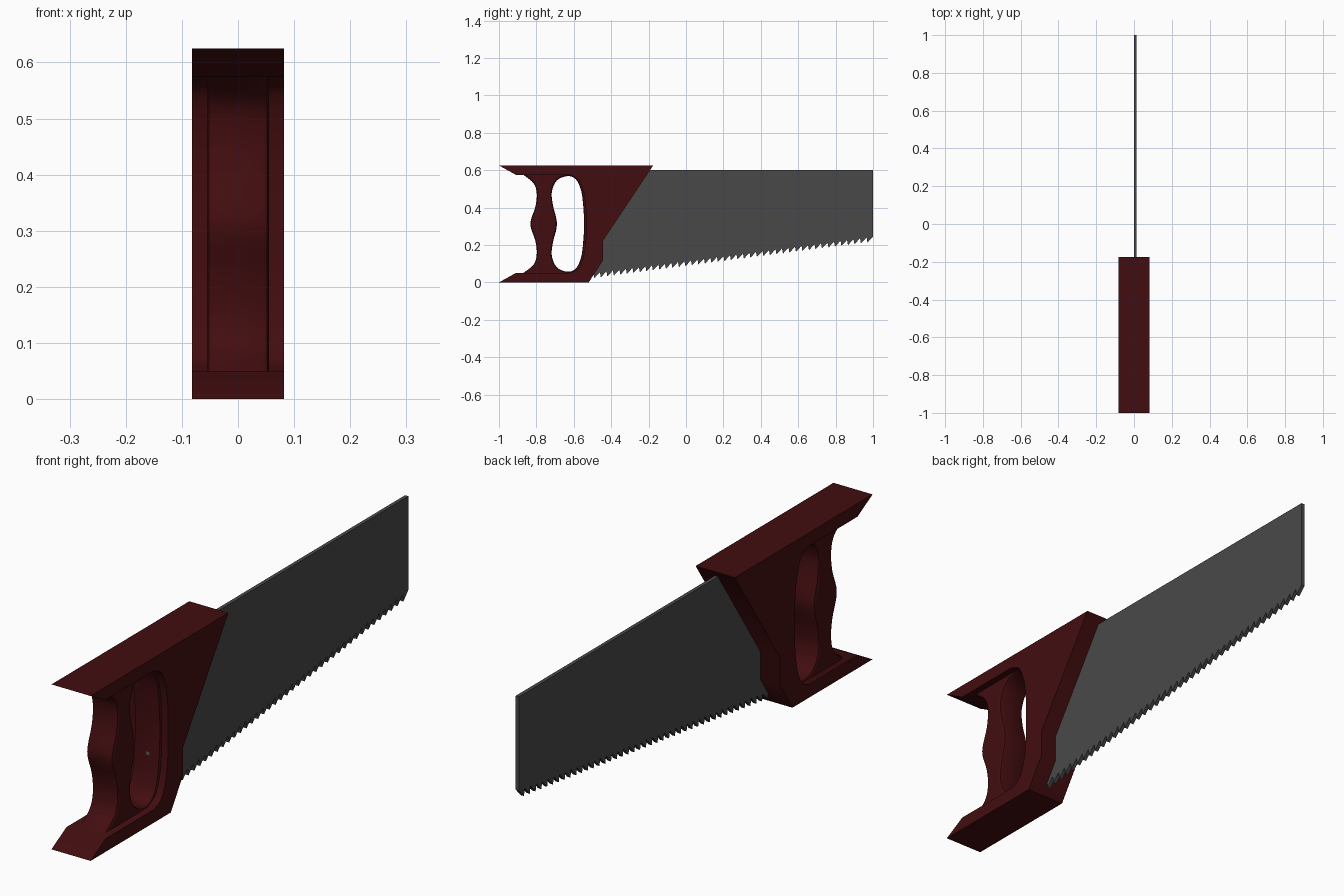
import bpy
from math import radians

cube = bpy.data.objects.get("Cube")
if cube:
    bpy.data.objects.remove(cube, do_unlink=True)

MID = 0.3125  # height about which the handle opening is symmetric


def material(name, rgb):
    mat = bpy.data.materials.new(name)
    mat.use_nodes = True
    mat.diffuse_color = (*rgb, 1)
    mat.node_tree.nodes["Principled BSDF"].inputs["Base Color"].default_value = (*rgb, 1)
    return mat


def mirrored(half):
    """Extend a lower half path, ending at MID, to the upper half."""
    return half + [(y, 2 * MID - z) for y, z in reversed(half) if z < MID]


def smooth(pts, steps=5, closed=False):
    """Catmull-Rom curve through the points."""
    n, out = len(pts), []
    for i in range(n if closed else n - 1):
        pick = (lambda k: pts[k % n]) if closed else (lambda k: pts[max(0, min(n - 1, k))])
        a, b, c, d = (pick(i + k) for k in (-1, 0, 1, 2))
        for s in range(steps):
            t = s / steps
            out.append(tuple(0.5 * (2 * q + (r - p) * t + (2 * p - 5 * q + 4 * r - u) * t * t
                                    + (3 * q - p - 3 * r + u) * t ** 3)
                             for p, q, r, u in zip(a, b, c, d)))
    return out if closed else out + [pts[-1]]


def plate(name, loops, half, mat, x=0, bevel=0):
    """Extrude side outlines (y, z) across x; extra loops become holes."""
    cu = bpy.data.curves.new(name, "CURVE")
    cu.dimensions = "2D"
    cu.fill_mode = "BOTH"
    cu.extrude = half - bevel
    cu.bevel_depth = bevel
    cu.bevel_resolution = 1
    cu.offset = -bevel
    for loop in loops:
        sp = cu.splines.new("POLY")
        sp.points.add(len(loop) - 1)
        for p, (y, z) in zip(sp.points, loop):
            p.co = (y, z, 0, 1)
        sp.use_cyclic_u = True
    ob = bpy.data.objects.new(name, cu)
    bpy.context.collection.objects.link(ob)
    ob.rotation_euler = (radians(90), 0, radians(90))
    ob.location.x = x
    cu.materials.append(mat)
    bpy.ops.object.select_all(action="DESELECT")
    ob.select_set(True)
    bpy.context.view_layer.objects.active = ob
    bpy.ops.object.convert(target="MESH")
    bpy.ops.object.transform_apply(location=True, rotation=True, scale=True)
    bpy.ops.object.shade_smooth_by_angle(angle=radians(35))
    return bpy.context.object


red = material("dark red wood", (0.055, 0.004, 0.005))
steel = material("dark steel", (0.066, 0.066, 0.066))

# Wide handle frame, wrapped around the recess
recess = smooth(mirrored([(-0.62, 0.05), (-0.575, 0.075), (-0.548, 0.14),
                          (-0.537, 0.22), (-0.535, MID)]))
frame = ([(-1, 0), (-0.91, 0.05)] + recess
         + [(-0.91, 0.575), (-1, 0.625), (-0.175, 0.625),
            (-0.445, 0.22), (-0.445, 0.115), (-0.52, 0)])
plate("handle_frame", [frame], 0.082, red)

# Narrower grip with finger opening
grip = smooth(mirrored([(-0.87, 0.05), (-0.815, 0.095), (-0.798, 0.15),
                        (-0.805, 0.22), (-0.832, MID)]))
core = [(-0.87, 0.03)] + grip + [(-0.87, 0.595), (-0.515, 0.595), (-0.515, 0.03)]
opening = mirrored([(-0.635, 0.057), (-0.69, 0.08), (-0.717, 0.14), (-0.712, 0.21), (-0.69, MID)])
opening += list(reversed(mirrored([(-0.59, 0.073), (-0.562, 0.13), (-0.55, 0.21), (-0.545, MID)])))
plate("handle_grip", [core, smooth(opening, closed=True)], 0.055, red, bevel=0.011)

# Blade with raked teeth along the sloping lower edge
teeth, start, end = 43, -0.495, 1.0
pitch = (end - start) / teeth
blade = [(end, 0.6), (-0.3, 0.6), (-0.55, 0.22), (-0.55, 0.05)]
for i in range(teeth):
    y = start + i * pitch
    base = 0.05 + 0.195 * i / teeth
    blade += [(y, base), (y + 0.005, base - 0.028)]
blade.append((end, 0.245))
plate("blade", [blade], 0.007, steel, x=0.007)
